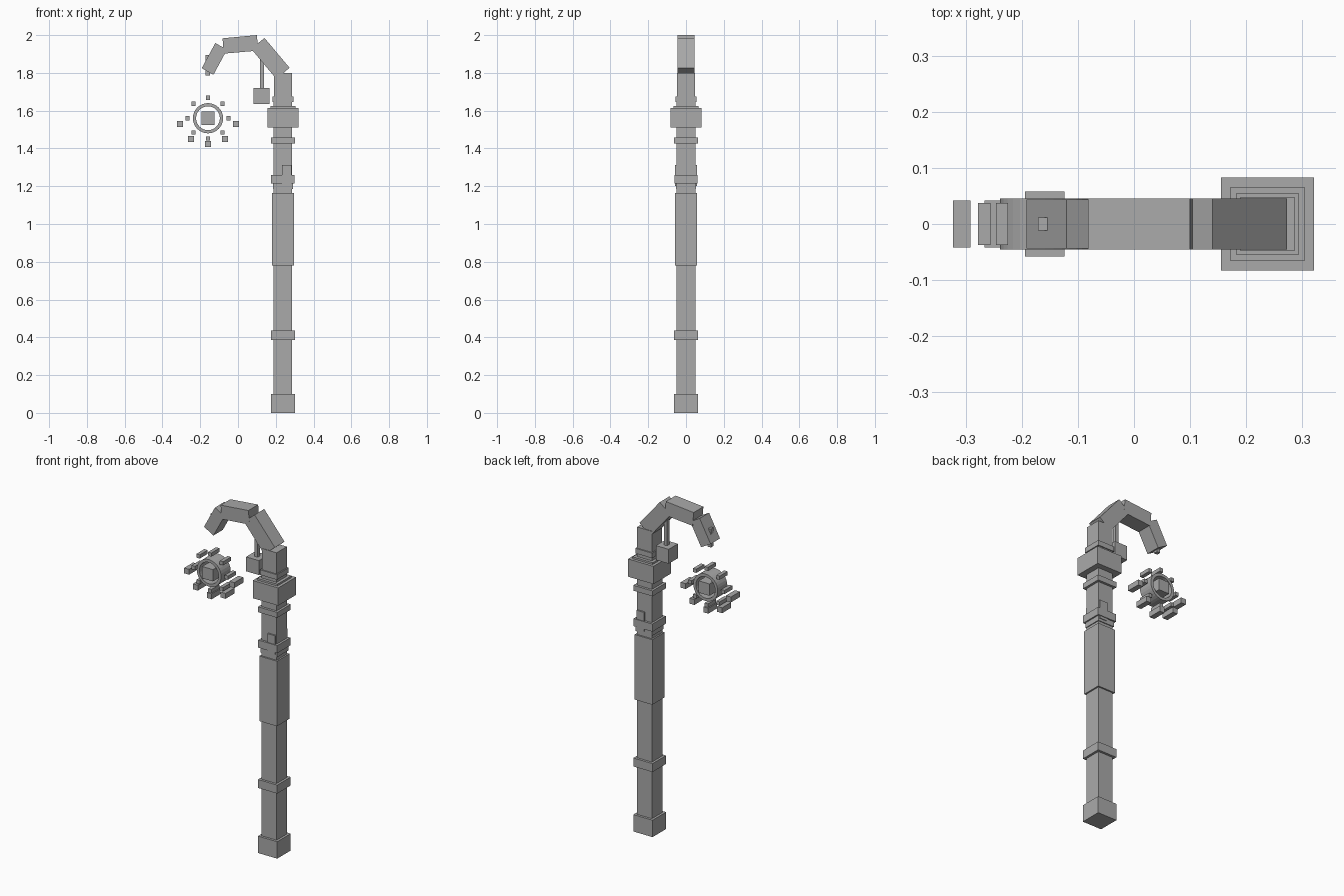
import bpy, bmesh, math

if "Cube" in bpy.data.objects:
    bpy.data.objects.remove(bpy.data.objects["Cube"])

grey = bpy.data.materials.new("stone_grey")
grey.diffuse_color = (0.4, 0.4, 0.4, 1)
grey.use_nodes = True
grey.node_tree.nodes["Principled BSDF"].inputs["Base Color"].default_value = grey.diffuse_color


def finish(name, bm):
    bmesh.ops.recalc_face_normals(bm, faces=bm.faces)
    me = bpy.data.meshes.new(name)
    bm.to_mesh(me)
    bm.free()
    me.materials.append(grey)
    ob = bpy.data.objects.new(name, me)
    bpy.context.collection.objects.link(ob)
    return ob


def prism(name, pts, hy):
    """Extrude an x-z outline symmetrically along y."""
    bm = bmesh.new()
    f = bm.faces.new([bm.verts.new((x, -hy, z)) for x, z in pts])
    r = bmesh.ops.extrude_face_region(bm, geom=[f])
    for v in r["geom"]:
        if isinstance(v, bmesh.types.BMVert):
            v.co.y = hy
    return finish(name, bm)


def box(name, x0, x1, z0, z1, hy):
    return prism(name, [(x0, z0), (x1, z0), (x1, z1), (x0, z1)], hy)


# Pole: stacked square blocks around one axis (name, half width, bottom, top)
PX = 0.238
for name, h, z0, z1 in [
    ("shaft", 0.049, 0.05, 1.66),
    ("foot", 0.063, 0.0, 0.10),
    ("lower_collar", 0.063, 0.385, 0.435),
    ("grip_sleeve", 0.058, 0.78, 1.165),
    ("sleeve_trim", 0.054, 1.185, 1.225),
    ("middle_collar", 0.062, 1.215, 1.26),
    ("upper_collar", 0.063, 1.425, 1.457),
    ("head_block", 0.083, 1.51, 1.615),
    ("head_cap", 0.066, 1.605, 1.626),
    ("neck_band", 0.055, 1.645, 1.675),
    ("neck", 0.048, 1.62, 1.80),
]:
    box(name, PX - h, PX + h, z0, z1, h)

# Latch through the middle collar
box("latch", 0.233, 0.284, 1.20, 1.312, 0.058)

# Crook arm segments
prism("arm_rise", [(0.14, 1.985), (0.273, 1.827), (0.203, 1.768), (0.07, 1.927)], 0.045)
prism("arm_top", [(-0.082, 1.983), (0.1, 2.0), (0.107, 1.918), (-0.075, 1.902)], 0.0455)
prism("arm_tip", [(-0.12, 1.958), (-0.192, 1.825), (-0.13, 1.79), (-0.058, 1.923)], 0.044)
box("tip_peg", -0.171, -0.149, 1.787, 1.895, 0.012)

# Hanging weight
box("weight_rod", 0.117, 0.137, 1.71, 1.92, 0.011)
box("weight", 0.083, 0.167, 1.635, 1.72, 0.043)

# Floating ornament: ring, core and surrounding bars
CX, CZ = -0.159, 1.56
bm = bmesh.new()
N = 32
rings = []
for r, y in [(0.08, -0.045), (0.08, 0.045), (0.063, 0.045), (0.063, -0.045)]:
    rings.append([bm.verts.new((CX + r * math.cos(2 * math.pi * i / N), y,
                                CZ + r * math.sin(2 * math.pi * i / N))) for i in range(N)])
for k in range(4):
    a, b = rings[k], rings[(k + 1) % 4]
    for i in range(N):
        j = (i + 1) % N
        bm.faces.new((a[i], a[j], b[j], b[i]))
finish("ornament_ring", bm)

box("ornament_core", CX - 0.035, CX + 0.035, CZ - 0.035, CZ + 0.035, 0.058)
for i in range(8):
    a = i * math.pi / 4
    x, z = CX + 0.108 * math.cos(a), CZ + 0.108 * math.sin(a)
    box(f"inner_bar_{i + 1}", x - 0.011, x + 0.011, z - 0.011, z + 0.011, 0.037)
for i, (dx, dz) in enumerate([(-0.148, -0.03), (0.148, -0.03), (-0.091, -0.109),
                              (0.091, -0.109), (0, -0.136)]):
    x, z = CX + dx, CZ + dz
    box(f"outer_bar_{i + 1}", x - 0.016, x + 0.016, z - 0.016, z + 0.016, 0.042)
